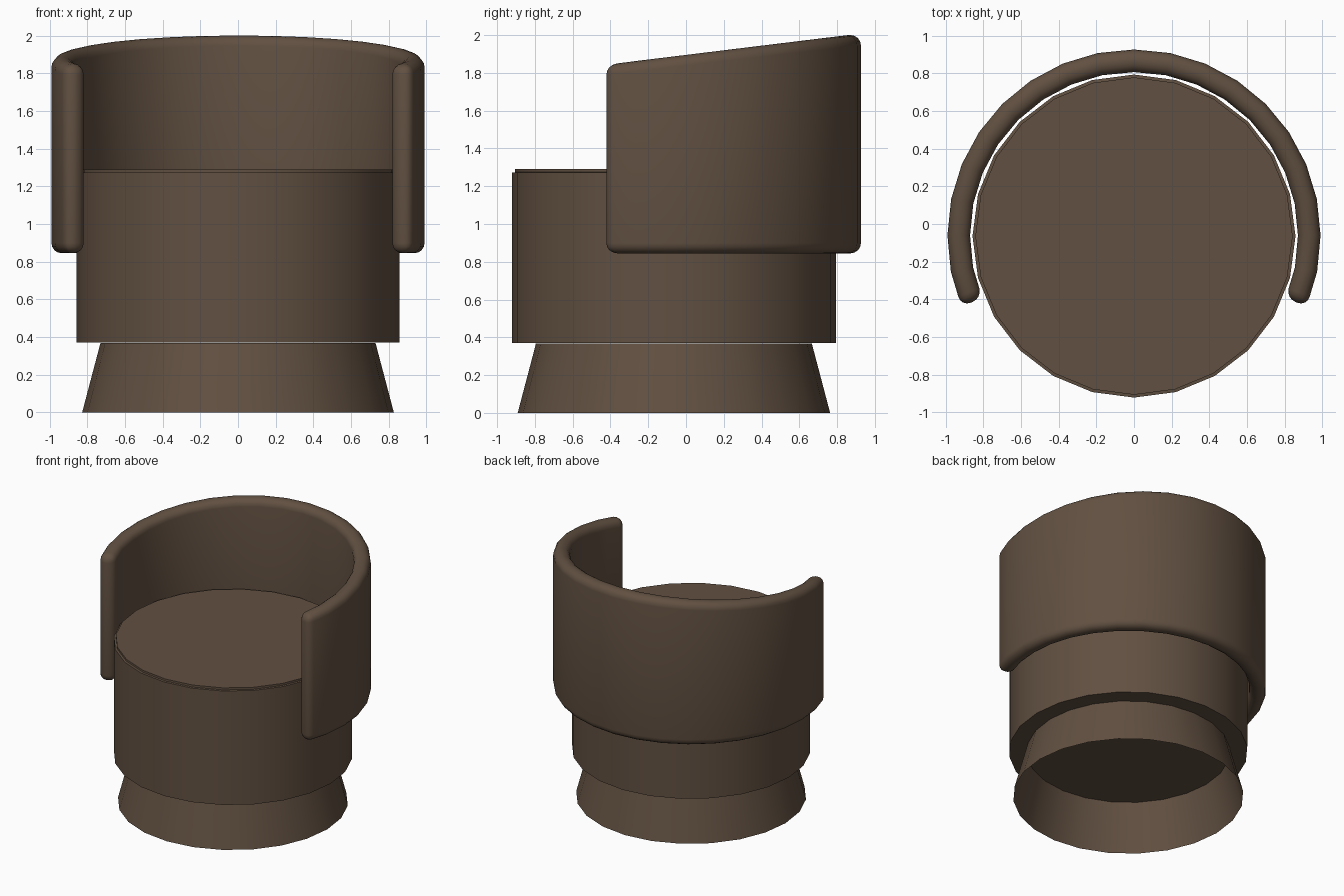
import bpy, bmesh, math

if "Cube" in bpy.data.objects:
    bpy.data.objects.remove(bpy.data.objects["Cube"])

CY = -0.064  # shared axis of seat and back

brown = bpy.data.materials.new("brown upholstery")
brown.diffuse_color = (0.12, 0.08, 0.053, 1)
brown.use_nodes = True
brown.node_tree.nodes["Principled BSDF"].inputs["Base Color"].default_value = brown.diffuse_color


def finish(bm, name, angle=30):
    me = bpy.data.meshes.new(name)
    bm.to_mesh(me)
    bm.free()
    me.materials.append(brown)
    ob = bpy.data.objects.new(name, me)
    bpy.context.collection.objects.link(ob)
    bpy.ops.object.select_all(action='DESELECT')
    bpy.context.view_layer.objects.active = ob
    ob.select_set(True)
    bpy.ops.object.shade_smooth_by_angle(angle=math.radians(angle))
    return ob


def lathe(name, profile, cap_bottom, sides=24):
    """Stack of rings (radius, z), capped on top and optionally below."""
    bm = bmesh.new()
    rings = []
    for r, z in profile:
        rings.append([bm.verts.new((r * math.cos(2 * math.pi * i / sides),
                                    CY + r * math.sin(2 * math.pi * i / sides), z))
                      for i in range(sides)])
    for a, b in zip(rings, rings[1:]):
        for i in range(sides):
            j = (i + 1) % sides
            bm.faces.new((a[i], a[j], b[j], b[i]))
    bm.faces.new(rings[-1])
    if cap_bottom:
        bm.faces.new(rings[0][::-1])
    return finish(bm, name)


# flared plinth, open underneath
lathe("base", [(0.827, 0), (0.73, 0.368)], False)

# drum seat with thin raised top
lathe("seat", [(0.857, 0.37), (0.857, 1.272), (0.842, 1.274), (0.842, 1.29)], True)

# wrap-around back: curved slab with a sloping top, edges rounded
bm = bmesh.new()
R_IN, R_OUT, BOTTOM = 0.87, 0.99, 0.845
STEPS, HALF = 20, math.radians(112.2)
stations = []
for k in range(STEPS + 1):
    t = -HALF + 2 * HALF * k / STEPS
    y_mid = CY + 0.93 * math.cos(t)
    top = 2.0 + 0.122 * (y_mid - 0.865)
    stations.append([bm.verts.new((r * math.sin(t), CY + r * math.cos(t), z))
                     for r, z in ((R_IN, BOTTOM), (R_OUT, BOTTOM), (R_OUT, top), (R_IN, top))])
for a, b in zip(stations, stations[1:]):
    for i in range(4):
        j = (i + 1) % 4
        bm.faces.new((a[i], a[j], b[j], b[i]))
bm.faces.new(stations[0][::-1])
bm.faces.new(stations[-1])
bmesh.ops.recalc_face_normals(bm, faces=bm.faces)
sharp = [e for e in bm.edges if e.calc_face_angle(0) > math.radians(40)]
bmesh.ops.bevel(bm, geom=sharp, offset=0.054, offset_type='OFFSET', segments=4,
                profile=0.5, affect='EDGES', clamp_overlap=False)
finish(bm, "back_rest", 40)
